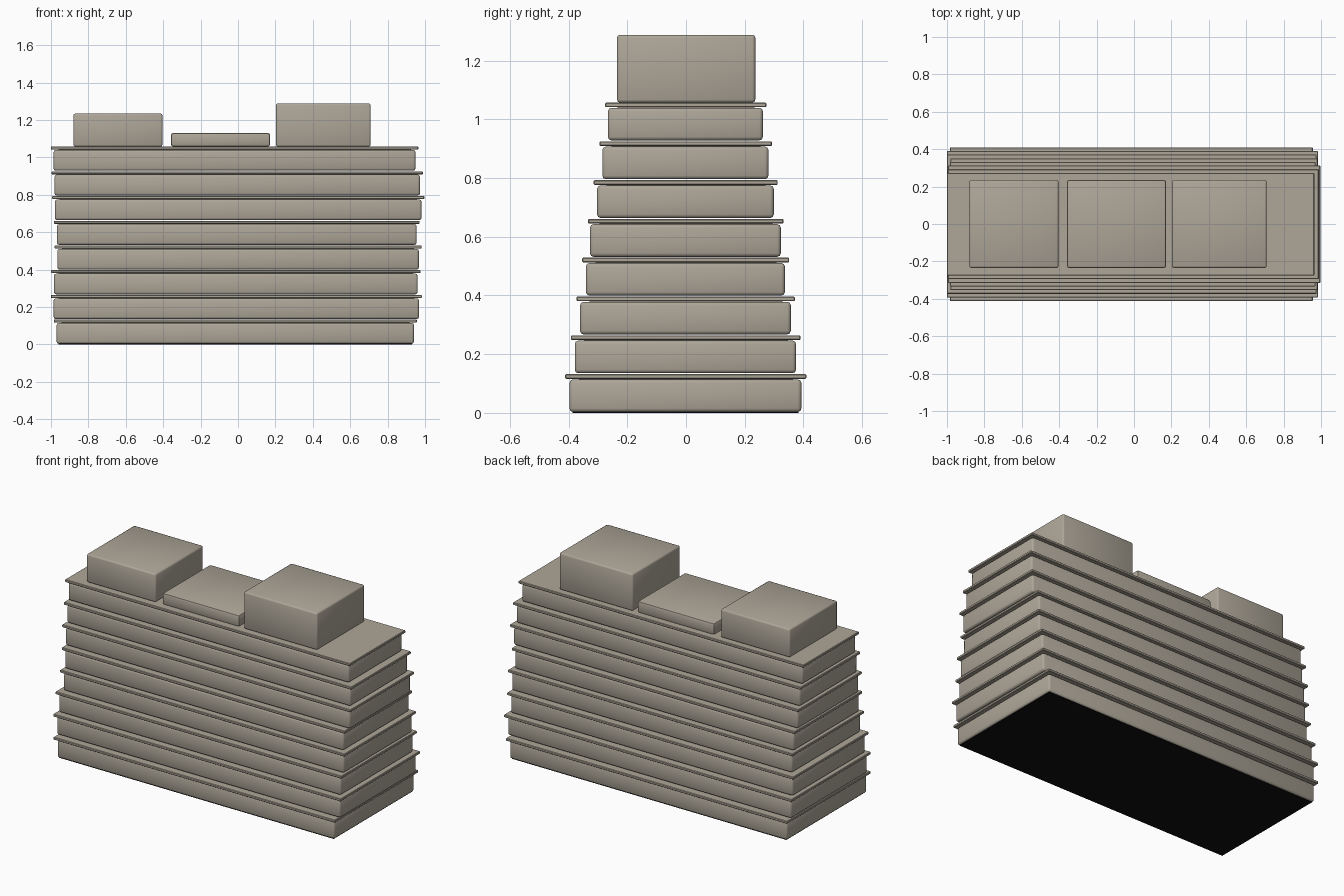
import bpy
import bmesh
import math

if "Cube" in bpy.data.objects:
    bpy.data.objects.remove(bpy.data.objects["Cube"])


def material(name, rgb):
    m = bpy.data.materials.new(name)
    m.diffuse_color = (*rgb, 1)
    m.use_nodes = True
    m.node_tree.nodes["Principled BSDF"].inputs["Base Color"].default_value = m.diffuse_color
    return m


STONE = material("warm grey stone", (0.42, 0.38, 0.315))
BLACK = material("black underside", (0.005, 0.005, 0.005))


def box(name, x, y, z, bevel=0.0, segments=2, mat=STONE, angle=180):
    """Rounded box from (low, high) pairs, shaded smooth."""
    bm = bmesh.new()
    bmesh.ops.create_cube(bm, size=1)
    for v in bm.verts:
        for axis, (lo, hi) in enumerate((x, y, z)):
            v.co[axis] = hi if v.co[axis] > 0 else lo
    if bevel:
        bmesh.ops.bevel(bm, geom=bm.edges[:], offset=bevel, segments=segments,
                        profile=0.5, affect='EDGES')
    for e in bm.edges:
        e.smooth = e.calc_face_angle(0) < math.radians(angle)
    for f in bm.faces:
        f.smooth = True
    mesh = bpy.data.meshes.new(name)
    bm.to_mesh(mesh)
    bm.free()
    mesh.materials.append(mat)
    ob = bpy.data.objects.new(name, mesh)
    bpy.context.collection.objects.link(ob)
    return ob


# Storeys: x low, x high, y half depth; each is capped by an overhanging slab
STOREYS = [
    (-0.970, 0.941, 0.395), (-0.986, 0.968, 0.377), (-0.984, 0.960, 0.359),
    (-0.966, 0.967, 0.339), (-0.968, 0.955, 0.325), (-0.979, 0.981, 0.301),
    (-0.981, 0.973, 0.283), (-0.986, 0.949, 0.264),
]
STEP = 0.1322
OVERHANG = 0.015
for i, (x0, x1, depth) in enumerate(STOREYS):
    z = 0.003 + i * STEP
    box(f"storey_{i + 1}", (x0, x1), (-depth - 0.002, depth - 0.002),
        (z, z + 0.111), bevel=0.012)
    slab = 0.411 - i * 0.0195
    box(f"floor_slab_{i + 1}", (x0 - OVERHANG, x1 + OVERHANG),
        (-slab - 0.001, slab - 0.001), (z + 0.113, z + 0.129),
        bevel=0.003, segments=1, angle=30)
    # Narrow core joining each storey to its slab and the next storey
    box(f"core_{i + 1}", (x0 + 0.025, x1 - 0.025), (-depth + 0.03, depth - 0.03),
        (z + 0.1, z + 0.12), angle=30)

# Dark plate under the building
box("base_plate", (-0.960, 0.931), (-0.387, 0.383), (0, 0.005), mat=BLACK, angle=30)

# Rooftop blocks
ROOF_Y = (-0.235, 0.236)
box("roof_block_left", (-0.880, -0.404), ROOF_Y, (1.057, 1.234), bevel=0.01)
box("roof_block_right", (0.203, 0.709), ROOF_Y, (1.057, 1.288), bevel=0.01)
box("roof_pad_middle", (-0.358, 0.171), ROOF_Y, (1.057, 1.130), bevel=0.012, angle=30)
